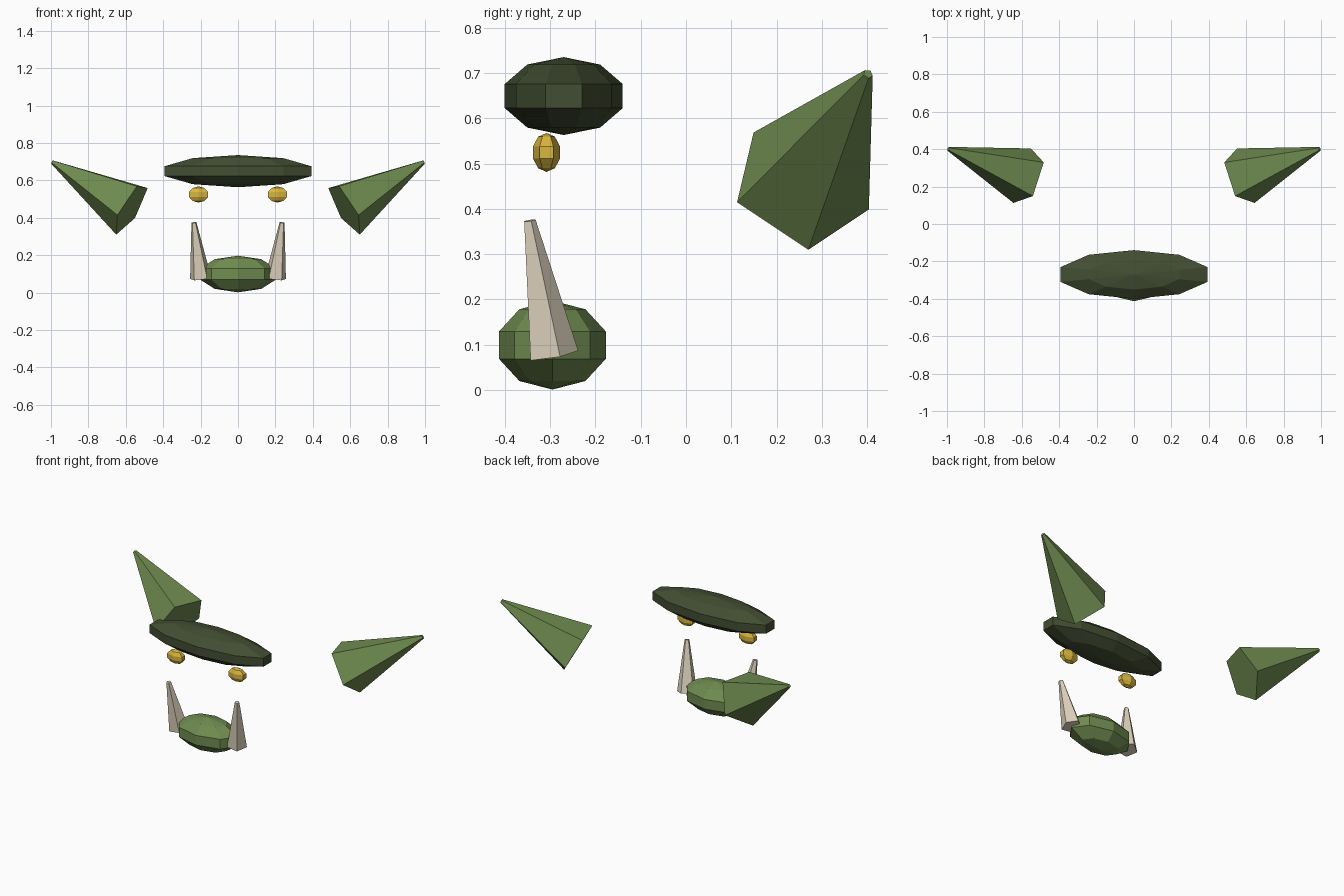
import bpy, bmesh
from math import sin, cos, pi
from mathutils import Vector, Matrix

if "Cube" in bpy.data.objects:
    bpy.data.objects.remove(bpy.data.objects["Cube"])


def material(name, rgb):
    m = bpy.data.materials.new(name)
    m.diffuse_color = (*rgb, 1)
    m.use_nodes = True
    m.node_tree.nodes["Principled BSDF"].inputs["Base Color"].default_value = m.diffuse_color
    return m


green = material("green_skin", (0.16, 0.26, 0.08))
dark = material("dark_skin", (0.055, 0.075, 0.032))
bone = material("bone", (0.72, 0.64, 0.50))
yellow = material("yellow", (0.70, 0.47, 0.05))


def finish(name, bm, mat):
    bmesh.ops.recalc_face_normals(bm, faces=bm.faces[:])
    mesh = bpy.data.meshes.new(name)
    bm.to_mesh(mesh)
    bm.free()
    mesh.materials.append(mat)
    bpy.context.collection.objects.link(bpy.data.objects.new(name, mesh))


def ball(name, centre, radii, segments, mat):
    """Low-poly ellipsoid, five rings, one vertex column facing front."""
    bm = bmesh.new()
    bmesh.ops.create_uvsphere(bm, u_segments=segments, v_segments=5, radius=1)
    bm.transform(Matrix.Translation(centre) @ Matrix.Diagonal((*radii, 1)))
    finish(name, bm, mat)


def spike(name, base, tip, first, r1, r2, side, mat):
    """Five-sided tapered spike; 'first' points at its first corner."""
    base, tip = Vector(base), Vector(tip)
    axis = (tip - base).normalized()
    u = Vector(first)
    u = (u - axis * u.dot(axis)).normalized()
    v = axis.cross(u)
    bm = bmesh.new()
    rings = []
    for c, r in ((base, r1), (tip, r2)):
        pts = [c + r * (cos(a) * u + sin(a) * v)
               for a in (2 * pi * i / 5 for i in range(5))]
        rings.append([bm.verts.new((p.x * side, p.y, p.z)) for p in pts])
        bm.faces.new(rings[-1])
    for i in range(5):
        j = (i + 1) % 5
        bm.faces.new((rings[0][i], rings[0][j], rings[1][j], rings[1][i]))
    finish(name, bm, mat)


# Brow and jaw
ball("brow", (0, -0.27, 0.649), (0.433, 0.137, 0.086), 10, dark)
ball("jaw", (0, -0.295, 0.099), (0.212, 0.124, 0.098), 8, green)

# Mirrored pairs: eyes, tusks, ears
for side, tag in ((-1, "left"), (1, "right")):
    ball(tag + "_eye", (side * 0.211, -0.308, 0.5245),
         (0.062, 0.0315, 0.043), 6, yellow)
    spike(tag + "_tusk", (0.2, -0.296, 0.077), (0.2355, -0.346, 0.374),
          (0, 1, 0), 0.059, 0.014, side, bone)
    spike(tag + "_ear", (0.574, 0.253, 0.45), (0.993, 0.402, 0.698),
          (-0.09, 0.077, 0.11), 0.161, 0.011, side, green)
